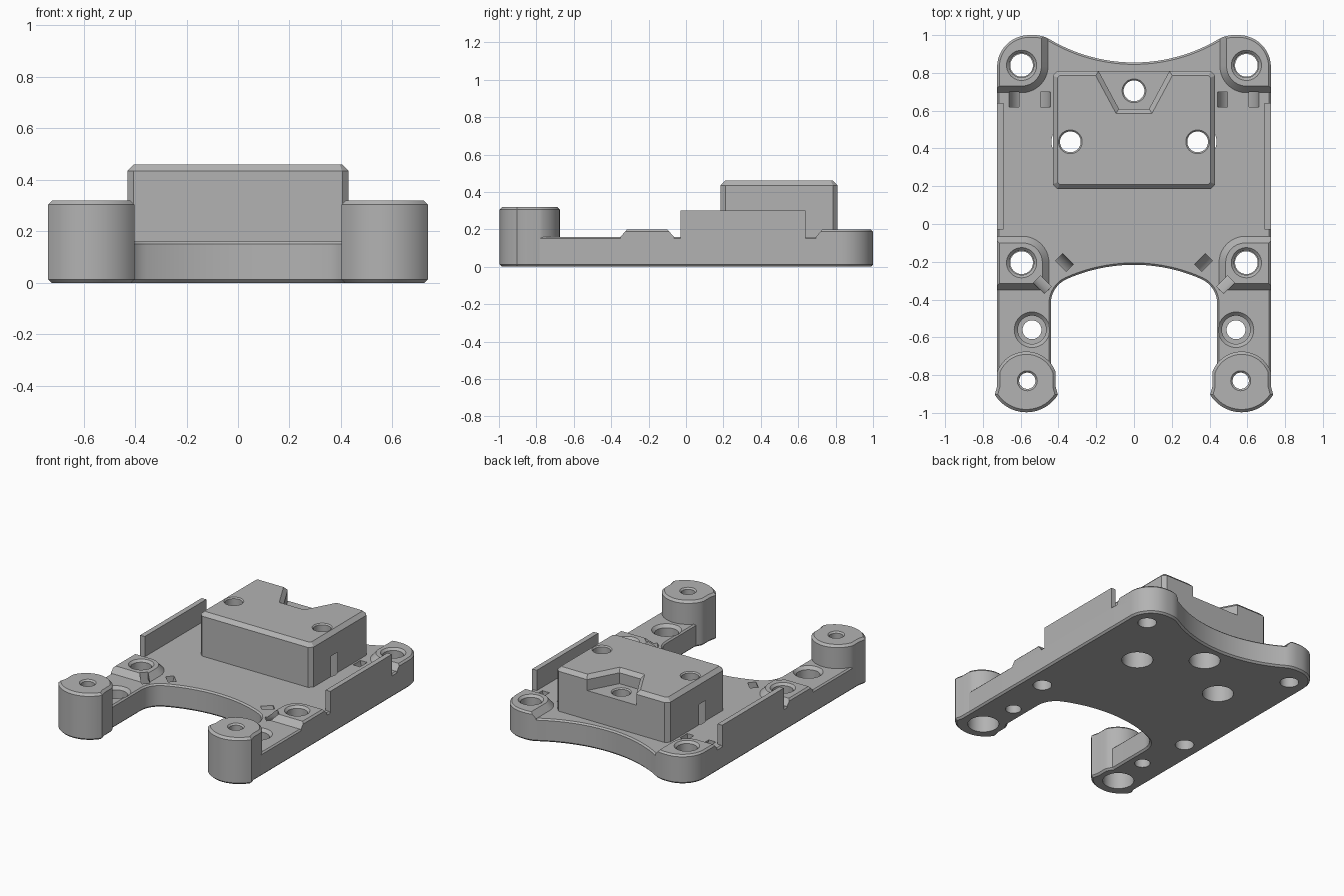
import bpy, bmesh
from math import sin, cos, tan, radians, pi
from mathutils import Matrix, Vector

if "Cube" in bpy.data.objects:
    bpy.data.objects.remove(bpy.data.objects["Cube"])

GREY = (0.45, 0.45, 0.45, 1)
mat = bpy.data.materials.new("plain grey")
mat.use_nodes = True
mat.diffuse_color = GREY
mat.node_tree.nodes["Principled BSDF"].inputs["Base Color"].default_value = GREY


def arc(cx, cy, r, a, b, n=10):
    return [(cx + r * cos(radians(a + (b - a) * i / n)),
             cy + r * sin(radians(a + (b - a) * i / n))) for i in range(n + 1)]


def circle(x, y, r):
    return arc(x, y, r, 0, 360, 40)[:-1]


def side(profile, s):
    return [(s * x, y) for x, y in profile]


def offset(profile, d):
    """Grow a closed profile by d with mitred corners."""
    pts = [Vector(p) for p in profile]
    n = len(pts)
    area = sum(pts[i - 1].cross(pts[i]) for i in range(n))
    d = d if area > 0 else -d
    out = []
    for i, p in enumerate(pts):
        e1 = (p - pts[i - 1]).normalized()
        e2 = (pts[(i + 1) % n] - p).normalized()
        n1, n2 = Vector((e1.y, -e1.x)), Vector((e2.y, -e2.x))
        out.append(tuple(p + (n1 + n2) * d / (1 + n1.dot(n2))))
    return out


def loft(name, sections, matrix=None):
    """Solid through (profile, z) sections that share a point count."""
    bm = bmesh.new()
    rings = [[bm.verts.new((x, y, z)) for x, y in prof] for prof, z in sections]
    n = len(rings[0])
    for lo, hi in zip(rings, rings[1:]):
        for i in range(n):
            j = (i + 1) % n
            bm.faces.new((lo[i], lo[j], hi[j], hi[i]))
    bm.faces.new(rings[0][::-1])
    bm.faces.new(rings[-1])
    bmesh.ops.recalc_face_normals(bm, faces=bm.faces)
    if matrix:
        bm.transform(matrix)
    mesh = bpy.data.meshes.new(name)
    bm.to_mesh(mesh)
    bm.free()
    mesh.materials.append(mat)
    obj = bpy.data.objects.new(name, mesh)
    bpy.context.collection.objects.link(obj)
    return obj


def drill(x, y, steps):
    return loft("drill", [(circle(x, y, r), z) for r, z in steps])


def combine(obj, tool, operation="DIFFERENCE"):
    bpy.context.view_layer.objects.active = obj
    mod = obj.modifiers.new("cut", "BOOLEAN")
    mod.operation, mod.solver, mod.object = operation, "EXACT", tool
    bpy.ops.object.modifier_apply(modifier=mod.name)


# Half outline of the plate, from back centre round to front centre
sweep = 30.5
t = radians(sweep)
x_end = 0.53 - 0.17 * sin(t)
big = x_end / sin(t)
half = arc(0, 0.855 + big, big, -90, -90 + sweep, 14)
half += arc(0.53, 0.83, 0.17, 90 + sweep, 90, 6)[1:]
half += arc(0.555, 0.83, 0.17, 90, 0, 12)
half += [(0.725, -0.83), (0.44, -0.83)]
half += arc(0.30, -0.42, 0.14, 0, 66, 10)
half += arc(0, -1.093, 0.877, 66, 90, 12)[1:]
outline = half + side(half[1:-1], -1)[::-1]

plate = loft("base_plate", [(offset(outline, -0.012), 0), (outline, 0.012),
                            (outline, 0.15), (offset(outline, -0.01), 0.16)])
column = loft("column", [(outline, 0.12), (outline, 0.188), (offset(outline, -0.012), 0.2)])

# Raised block with chamfered edges and a notch in the back
box = [(0.43, 0.21), (0.43, 0.785), (0.405, 0.81)]
right_half = [(0.405, 0.185)] + box
box = right_half + side(right_half, -1)[::-1]
block = loft("raised_block", [(box, 0.1), (box, 0.435), (offset(box, -0.025), 0.46)])
notch = [(0.08, 0.61), (0.29, 1.0), (-0.29, 1.0), (-0.08, 0.61)]
combine_tools = [loft("notch", [(notch, 0.36), (notch, 0.435),
                                (offset(notch, 0.03), 0.465), (offset(notch, 0.03), 0.5)])]
combine(block, combine_tools[0])

pads, posts, parts = [], [], [plate, block]
for s, label in ((1, "left"), (-1, "right")):
    # Corner pads with sloped inner sides, trimmed to the plate outline
    back = arc(0.595, 0.835, 0.14, 180, 270) + [(1, 0.695), (1, 1.3), (0.455, 1.3)]
    front = [(1, -0.35), (1, -0.065)] + arc(0.59, -0.205, 0.14, 90, 180) + [(0.45, -0.35)]
    for where, prof in (("back", back), ("front", front)):
        prof = side(prof, s)
        pad = loft(f"{where}_{label}_pad", [(prof, 0.13), (prof, 0.16),
                                            (offset(prof, -0.035), 0.2), (offset(prof, -0.035), 0.24)])
        combine(pad, column, "INTERSECT")
        pads.append(pad)

    # Side wall
    wall = [(0.69, -0.03), (0.725, -0.03), (0.725, 0.64), (0.69, 0.64)]
    parts.append(loft(f"{label}_side_wall", [(side(wall, s), 0.13), (side(wall, s), 0.3)]))

    # Front post, round at the back and tapered at the front
    prof = arc(0.57, -0.84, 0.165, 20, 160, 20) + [(0.415, -0.86)]
    prof += arc(0.57, -0.80, 0.197, 212, 328, 14) + [(0.725, -0.86)]
    prof = side(prof, s)
    posts.append(loft(f"{label}_post", [(offset(prof, -0.012), 0), (prof, 0.012),
                                        (prof, 0.305), (offset(prof, -0.015), 0.32)]))
parts += pads + posts

# Holes and curved strap tunnels
for s in (1, -1):
    for y in (0.84, -0.205):
        tool = drill(s * 0.595, y, [(0.06, -0.1), (0.06, 0.1), (0.065, 0.1),
                                    (0.065, 0.185), (0.085, 0.205), (0.085, 0.3)])
        for obj in [plate] + pads:
            combine(obj, tool)
        combine_tools.append(tool)
    tool = drill(s * 0.54, -0.56, [(0.05, -0.1), (0.05, 0.08), (0.075, 0.08),
                                   (0.075, 0.14), (0.095, 0.161), (0.095, 0.3)])
    combine(plate, tool)
    combine_tools.append(tool)
    tool = drill(s * 0.565, -0.83, [(0.1, -0.1), (0.1, 0.2), (0.043, 0.2),
                                    (0.043, 0.31), (0.055, 0.322), (0.055, 0.4)])
    for obj in [plate] + posts:
        combine(obj, tool)
    combine_tools.append(tool)

    tunnel = arc(0, 0, 0.11, 180, 360) + [(0.11, 0.1), (0.057, 0.1)]
    tunnel += arc(0, 0, 0.057, 360, 180) + [(-0.057, 0.1), (-0.11, 0.1)]
    for x, y, turn in ((0.552, 0.66, 0), (0.427, -0.262, -pi / 4)):
        place = (Matrix.Translation((s * x, y, 0.165)) @ Matrix.Rotation(s * turn, 4, "Z")
                 @ Matrix.Rotation(pi / 2, 4, "X"))
        tool = loft("tunnel", [(tunnel, -0.04), (tunnel, 0.04)], place)
        for obj in [plate] + pads:
            combine(obj, tool)
        combine_tools.append(tool)

for x, y, low, top in ((0.337, 0.435, 0.3, 0.46), (-0.337, 0.435, 0.3, 0.46), (0, 0.705, 0.24, 0.36)):
    tool = drill(x, y, [(0.1, -0.1), (0.1, low), (0.055, low), (0.055, top - 0.008),
                        (0.065, top + 0.002), (0.065, 0.6)])
    for obj in (plate, block):
        combine(obj, tool)
    combine_tools.append(tool)

for tool in combine_tools + [column]:
    bpy.data.objects.remove(tool)

# Smooth curved walls, crisp edges
bpy.ops.object.select_all(action="DESELECT")
for obj in parts:
    obj.select_set(True)
bpy.context.view_layer.objects.active = plate
bpy.ops.object.shade_smooth_by_angle(angle=radians(25))
